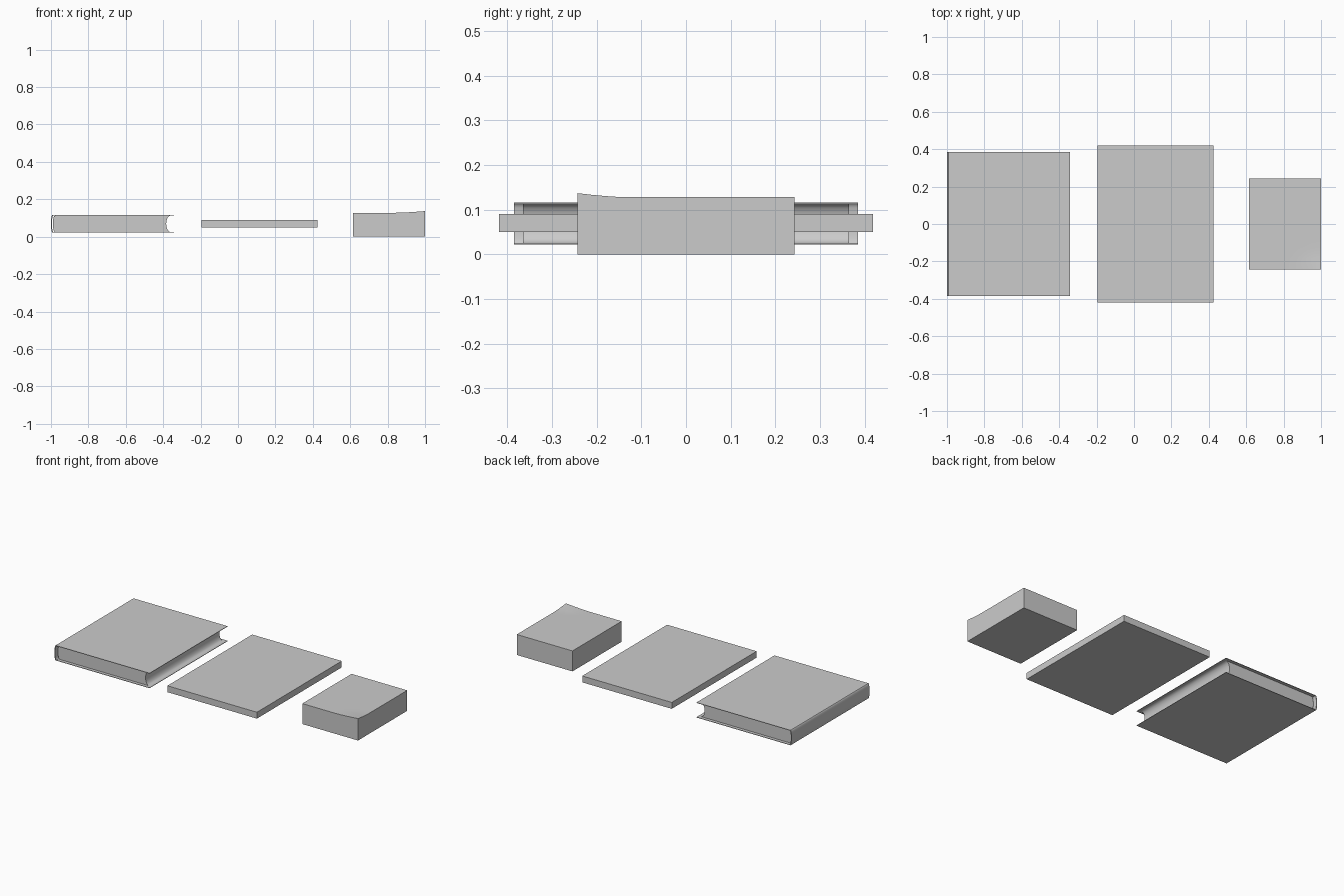
import bpy, bmesh, math

if "Cube" in bpy.data.objects:
    bpy.data.objects.remove(bpy.data.objects["Cube"])


def extrude_profile(name, pts, half):
    """Extrude a closed x-z outline along y, from -half to +half."""
    bm = bmesh.new()
    face = bm.faces.new([bm.verts.new((x, -half, z)) for x, z in pts])
    ext = bmesh.ops.extrude_face_region(bm, geom=[face])
    verts = [g for g in ext["geom"] if isinstance(g, bmesh.types.BMVert)]
    bmesh.ops.translate(bm, verts=verts, vec=(0, 2 * half, 0))
    return finish(name, bm)


def finish(name, bm):
    bmesh.ops.recalc_face_normals(bm, faces=bm.faces)
    me = bpy.data.meshes.new(name)
    bm.to_mesh(me)
    bm.free()
    ob = bpy.data.objects.new(name, me)
    bpy.context.collection.objects.link(ob)
    bpy.ops.object.select_all(action="DESELECT")
    bpy.context.view_layer.objects.active = ob
    ob.select_set(True)
    bpy.ops.object.shade_smooth_by_angle(angle=math.radians(30))
    return ob


def bow(x, depth, z0, z1, n=10):
    """Points of a shallow upward-running arc bulging to -x by depth."""
    return [(x - depth * math.sin(math.pi * i / n),
             z0 + (z1 - z0) * (1 - math.cos(math.pi * i / n)) / 2)
            for i in range(n + 1)]


# hardback: wrapped cover with a gently rounded spine
Z0, Z1, T = 0.022, 0.116, 0.003
outer = bow(-0.992, 0.008, Z0, Z1)
inner = bow(-0.987, 0.008, Z0 + T, Z1 - T)
extrude_profile("hardback_cover",
                [(-0.342, Z0)] + outer + [(-0.342, Z1), (-0.342, Z1 - T)]
                + inner[::-1] + [(-0.342, Z0 + T)], 0.385)

# hardback pages: hollow fore edge, rounded back
back = bow(-0.978, 0.012, Z0 + T, Z1 - T)
fore = bow(-0.36, 0.024, Z0 + T, Z1 - T)
extrude_profile("hardback_pages", back + fore[::-1], 0.365)

# thin softcover book
extrude_profile("thin_book", [(-0.195, 0.05), (0.424, 0.05), (0.424, 0.09),
                              (-0.195, 0.09)], 0.419)

# thick paperback: block whose front right top corner curls up
bm = bmesh.new()
bmesh.ops.create_cube(bm, size=1)
top = [e for e in bm.edges if all(v.co.z > 0 for v in e.verts)]
bmesh.ops.subdivide_edges(bm, edges=top, cuts=15, use_grid_fill=True)
for v in bm.verts:
    is_top = v.co.z > 0
    v.co = (0.8075 + v.co.x * 0.385, v.co.y * 0.486, 0.128 if is_top else 0.0)
    if is_top:
        d = math.hypot((1 - v.co.x) / 0.16, (v.co.y + 0.243) / 0.11)
        v.co.z += 0.009 * max(0, 1 - d) ** 1.5
finish("thick_paperback", bm)
